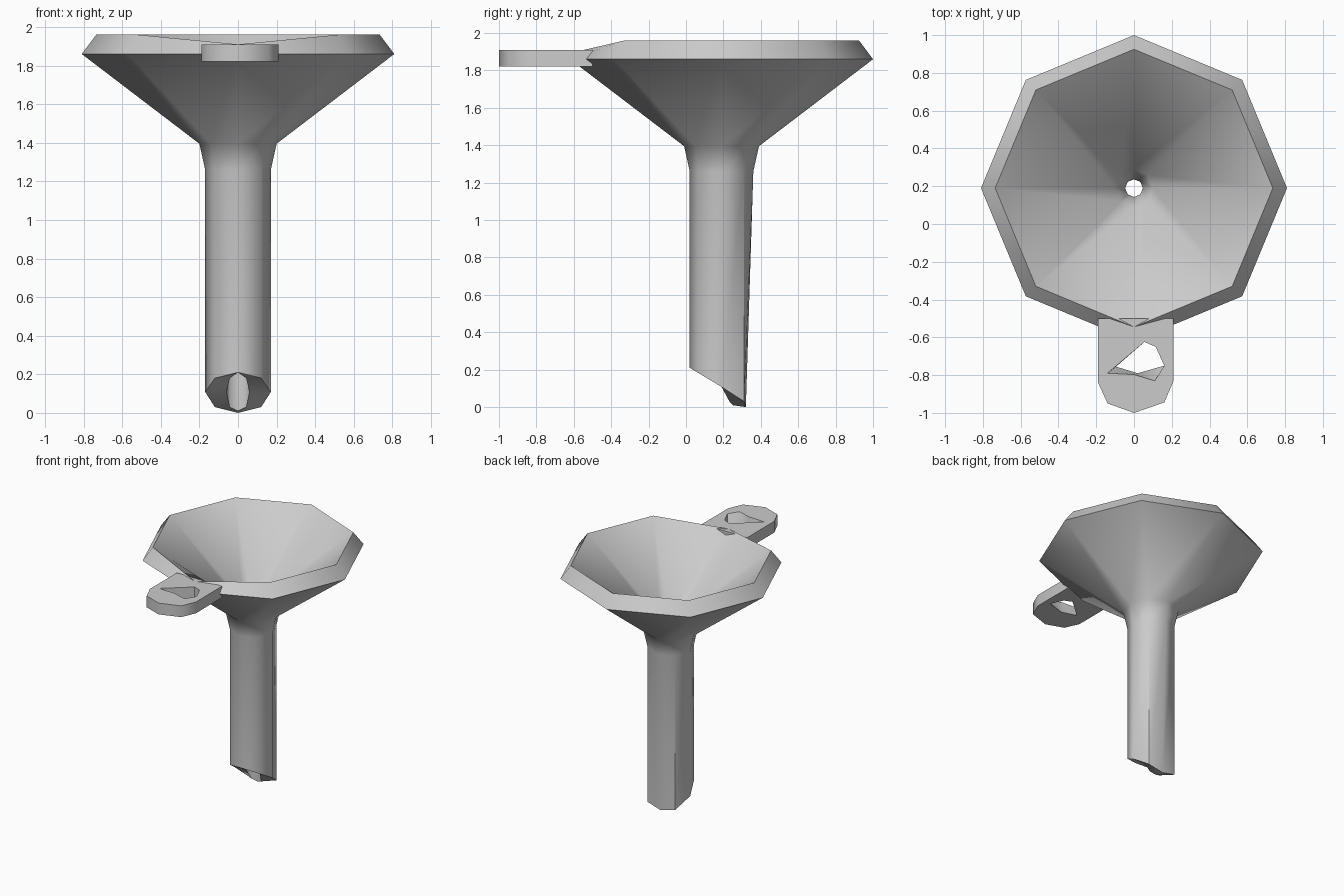
import bpy, bmesh, math

if "Cube" in bpy.data.objects:
    bpy.data.objects.remove(bpy.data.objects["Cube"])

grey = bpy.data.materials.new("plain grey")
grey.diffuse_color = (0.6, 0.6, 0.6, 1)
grey.use_nodes = True
grey.node_tree.nodes["Principled BSDF"].inputs["Base Color"].default_value = grey.diffuse_color

CY = 0.19   # funnel axis in y
N = 8


def finish(bm, name):
    bmesh.ops.recalc_face_normals(bm, faces=bm.faces)
    me = bpy.data.meshes.new(name)
    bm.to_mesh(me)
    bm.free()
    me.materials.append(grey)
    ob = bpy.data.objects.new(name, me)
    bpy.context.collection.objects.link(ob)
    bpy.ops.object.select_all(action='DESELECT')
    ob.select_set(True)
    bpy.context.view_layer.objects.active = ob
    bpy.ops.object.shade_smooth_by_angle(angle=math.radians(50))


def bridge(bm, a, b):
    n = len(a)
    for i in range(n):
        j = (i + 1) % n
        bm.faces.new((a[i], a[j], b[j], b[i]))


# funnel: octagonal rings, closed loop from spout tip up outside and down inside
bm = bmesh.new()


def slant(ang):
    """Height of the slanted spout tip at this angle."""
    y = 0.17 * math.sin(ang)
    return max(0.0, 0.21 - (y + 0.17) * 0.6) if y < 0.1 else (0.0 if y > 0.15 else 0.03)


def ring(r, z):
    vs = []
    for i in range(N):
        ang = 2 * math.pi * i / N
        rr, zz = r, z
        if z is None:
            zz = slant(ang)
            if i == 2 and r > 0.1:
                rr = 0.13            # tip narrows at the back
            elif i == 2:
                zz = 0.01
        if z == 1.96 and i == 6:
            zz = 1.91                # rim dips at the handle
        vs.append(bm.verts.new((rr * math.cos(ang), CY + rr * math.sin(ang), zz)))
    return vs


profile = [(0.17, None), (0.17, 1.26), (0.2, 1.395), (0.81, 1.86), (0.735, 1.96),
           (0.1, 1.46), (0.047, 1.3), (0.06, None)]
rings = [ring(r, z) for r, z in profile]
for k in range(len(rings)):
    bridge(bm, rings[k], rings[(k + 1) % len(rings)])
finish(bm, "funnel")

# hanging tab with an irregular hole
bm = bmesh.new()
outline = [(-0.19, -0.5), (-0.19, -0.84), (-0.14, -0.95), (0, -1),
           (0.16, -0.945), (0.21, -0.83), (0.21, -0.5)]
hole_top = [(-0.14, -0.79), (0.0, -0.797), (0.11, -0.83), (0.16, -0.75),
            (0.115, -0.65), (0.055, -0.625)]
hole_low = [(-0.095, -0.755), (-0.04, -0.772), (0.02, -0.79), (0.16, -0.75),
            (0.115, -0.65), (0.055, -0.625)]


def loop(points, z):
    return [bm.verts.new((x, y, z)) for x, y in points]


def cap(a, b):
    edges = []
    for vs in (a, b):
        for i in range(len(vs)):
            p, q = vs[i], vs[(i + 1) % len(vs)]
            edges.append(bm.edges.get((p, q)) or bm.edges.new((p, q)))
    bmesh.ops.triangle_fill(bm, use_beauty=True, edges=edges)


o_top, o_low = loop(outline, 1.91), loop(outline, 1.82)
h_top, h_low = loop(hole_top, 1.91), loop(hole_low, 1.82)
bridge(bm, o_top, o_low)
bridge(bm, h_top, h_low)
cap(o_top, h_top)
cap(o_low, h_low)
finish(bm, "hanging_tab")
